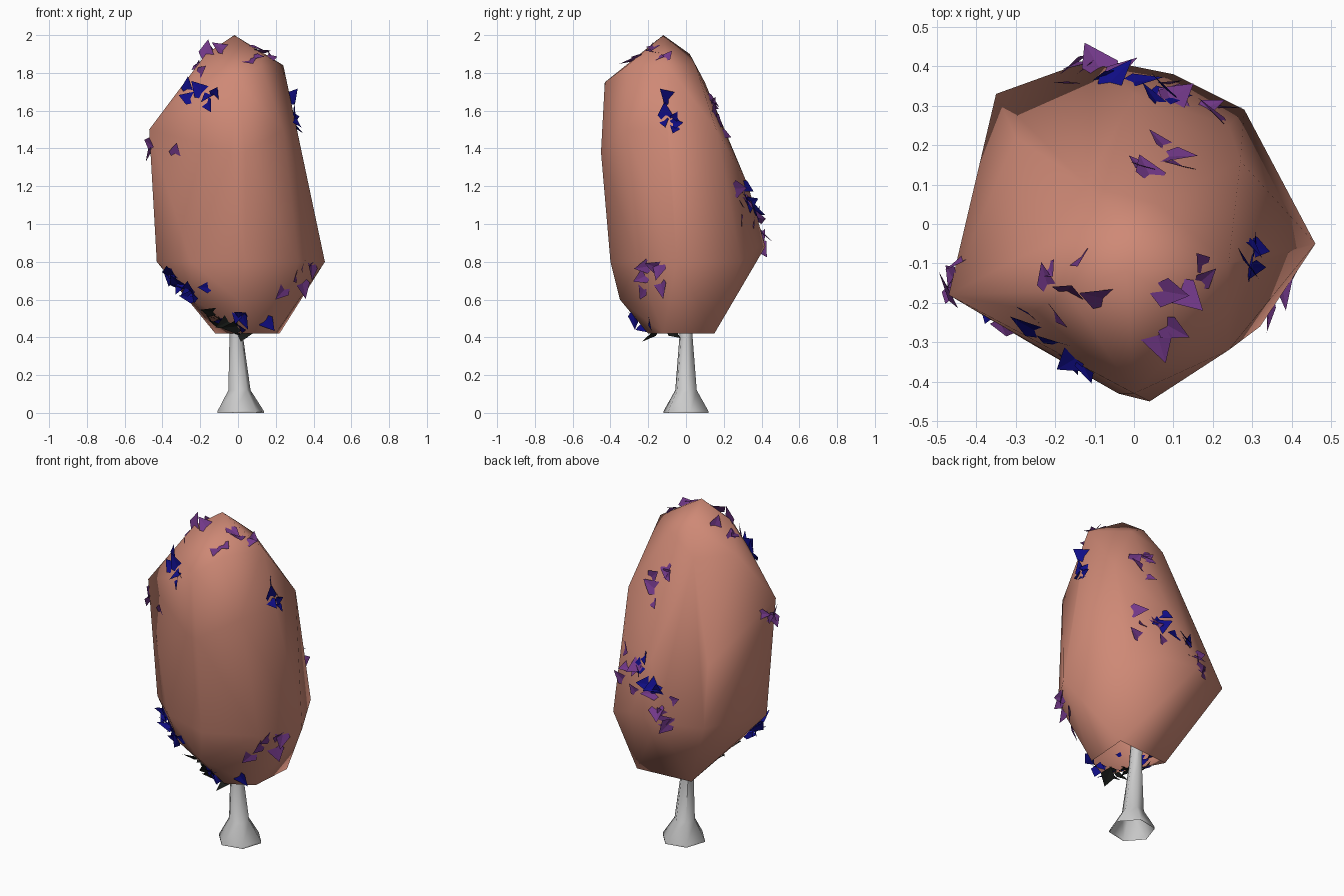
import bpy, bmesh, math, random
from mathutils import Vector
from mathutils.bvhtree import BVHTree

if "Cube" in bpy.data.objects:
    bpy.data.objects.remove(bpy.data.objects["Cube"])

random.seed(11)


def material(name, color):
    m = bpy.data.materials.new(name)
    m.diffuse_color = (*color, 1)
    m.use_nodes = True
    m.node_tree.nodes["Principled BSDF"].inputs["Base Color"].default_value = m.diffuse_color
    return m


def make_object(name, bm, mats=(), smooth=None):
    me = bpy.data.meshes.new(name)
    bm.to_mesh(me)
    bm.free()
    ob = bpy.data.objects.new(name, me)
    bpy.context.collection.objects.link(ob)
    for m in mats:
        me.materials.append(m)
    if smooth:
        bpy.ops.object.select_all(action='DESELECT')
        ob.select_set(True)
        bpy.context.view_layer.objects.active = ob
        bpy.ops.object.shade_smooth_by_angle(angle=math.radians(smooth))
    return ob


def jitter(amount):
    return Vector([random.uniform(-amount, amount) for _ in range(3)])


# Crown: convex shell through outline points at each height, open underneath
outline = {
    2.0: [(-.02, -.12)],
    1.9: [(.13, -.2), (-.17, -.17), (-.05, .02)],
    1.84: [(.24, -.1), (.12, -.31), (.06, .05)],
    1.75: [(0, -.43), (-.25, -.22), (-.12, .1), (-.28, -.08)],
    1.5: [(-.47, -.18), (.31, -.1), (.24, -.32), (.27, .16), (-.05, .2)],
    1.38: [(.04, -.45), (-.04, -.43)],
    1.2: [(-.3, .22), (.24, .25), (0, .33)],
    .88: [(.44, -.05), (-.1, .42), (-.35, .33), (.1, .38)],
    .8: [(.46, -.05), (.04, -.4), (-.43, -.15), (-.25, -.31), (.32, -.26), (.28, .29)],
    .6: [(0, -.35), (-.24, -.22)],
    .42: [(.22, .15), (.2, -.12), (.05, -.2), (-.12, .12)],
}
bm = bmesh.new()
for z, pts in outline.items():
    for x, y in pts:
        bm.verts.new((x, y, z))
hull = bmesh.ops.convex_hull(bm, input=bm.verts)
inside = {v for v in hull['geom_interior'] + hull['geom_unused'] if isinstance(v, bmesh.types.BMVert)}
bmesh.ops.delete(bm, geom=list(inside), context='VERTS')
bmesh.ops.recalc_face_normals(bm, faces=bm.faces)
bm.normal_update()
surface = BVHTree.FromBMesh(bm)
bottom = [f for f in bm.faces if f.normal.z < -.85]
bmesh.ops.delete(bm, geom=bottom, context='FACES')
make_object("crown", bm, [material("crown_pink", (.62, .25, .18))], 65)

# Trunk: six-sided, flared at the foot, leaning slightly to the left
bm = bmesh.new()
rings = []
for z, r in [(.01, .125), (.12, .06), (.4, .037), (.8, .025)]:
    rings.append([bm.verts.new((.015 - z * .06 + r * math.cos(a * math.tau / 6 + .2),
                                r * math.sin(a * math.tau / 6 + .2), z)) for a in range(6)])
for low, high in zip(rings, rings[1:]):
    for i in range(6):
        j = (i + 1) % 6
        bm.faces.new((low[i], low[j], high[j], high[i]))
foot = [bm.verts.new((v.co.x, v.co.y, 0)) for v in rings[0]]
for i in range(6):
    j = (i + 1) % 6
    bm.faces.new((foot[i], foot[j], rings[0][j], rings[0][i]))
bm.faces.new(rings[-1])
make_object("trunk", bm, smooth=60)

# Leaves: pointed cards poking out of the crown, grouped around a few spots per colour
leaf_groups = {
    "purple": ((.17, .04, .25), [(.12, -.2, 1.92), (-.15, -.2, 1.9), (-.43, -.22, 1.47), (.35, -.18, .72),
                                 (.1, .22, 1.6), (.14, .34, 1.1), (-.15, .4, .95)]),
    "blue": ((.005, .004, .24), [(-.24, -.33, 1.64), (.29, -.1, 1.6), (-.4, -.22, .7),
                                 (-.3, -.28, .6), (0, .38, 1.1), (.02, -.24, .47)]),
    "dark": ((.01, .012, .01), [(-.15, -.2, .46), (-.08, -.15, .42)]),
}
for colour, (rgb, spots) in leaf_groups.items():
    bm = bmesh.new()
    for spot in spots:
        for _ in range(6):
            p, n, _, _ = surface.find_nearest(Vector(spot) + jitter(.1))
            side = n.cross(jitter(1)).normalized()
            tip = (n.cross(side) + n * random.uniform(.2, .7)).normalized()
            s = random.uniform(.08, .15)
            v = [bm.verts.new(c) for c in (p - tip * s * .4, p + side * s * .36,
                                           p + tip * s * .6, p - side * s * .3 + n * s * .1)]
            bm.faces.new((v[0], v[1], v[2]))
            bm.faces.new((v[0], v[2], v[3]))
    make_object(colour + "_leaves", bm, [material("leaf_" + colour, rgb)])
